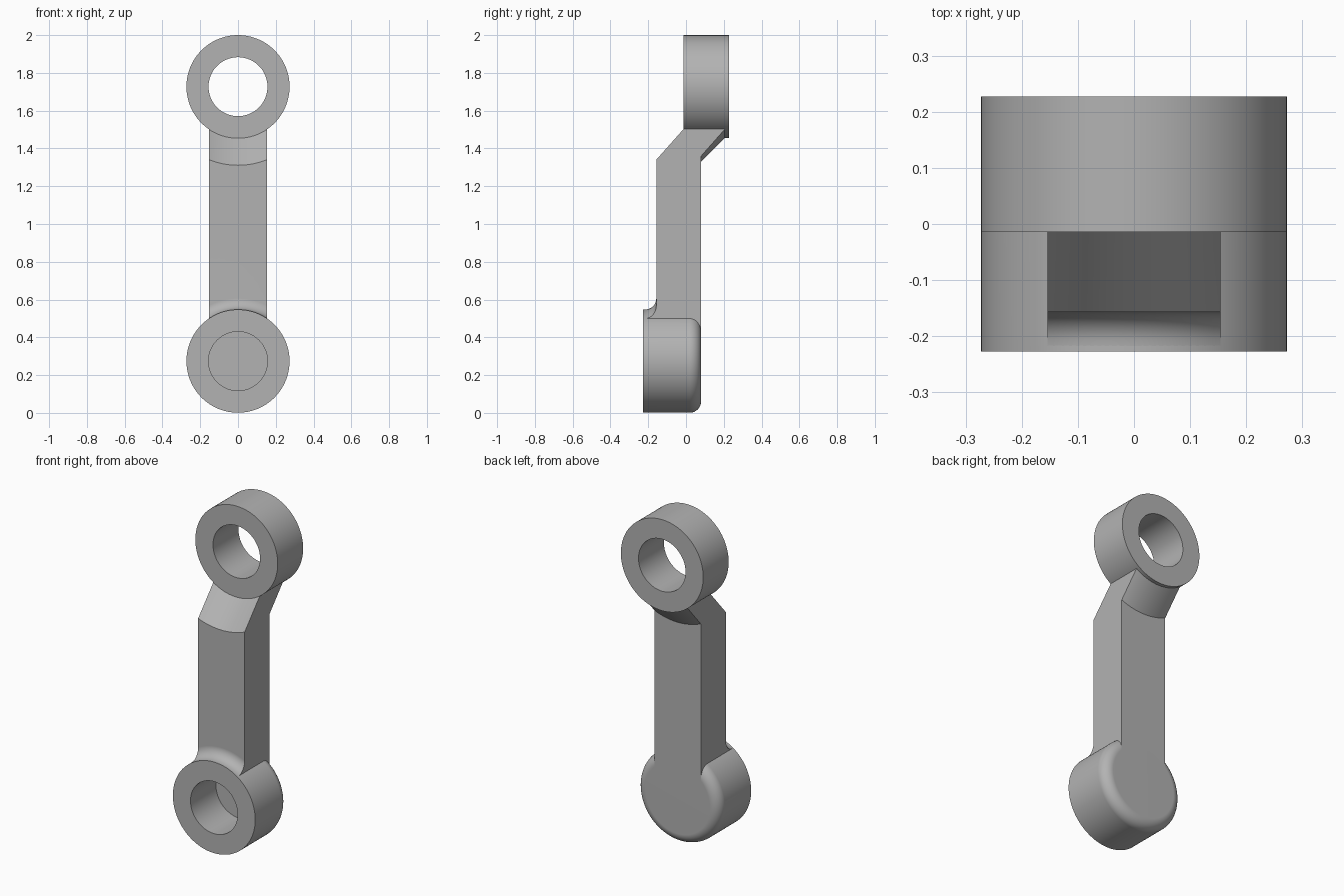
import bpy, bmesh
from math import sin, cos, pi, sqrt
from mathutils import Vector

if "Cube" in bpy.data.objects:
    bpy.data.objects.remove(bpy.data.objects["Cube"], do_unlink=True)

# Shared dimensions
OUTER, BORE, FILLET = 0.273, 0.156, 0.06
LOW_Z, HIGH_Z = 0.274, 1.727
HALF_W = 0.154
ARM_FRONT, ARM_BACK = -0.157, 0.08
RING_FRONT, RING_BACK, BOSS_FRONT = -0.014, 0.227, -0.227
STEPS = 8

grey = bpy.data.materials.new("plain_grey")
grey.use_nodes = True
colour = (0.45, 0.45, 0.45, 1)
grey.diffuse_color = colour
grey.node_tree.nodes["Principled BSDF"].inputs["Base Color"].default_value = colour


def finish(name, bm):
    """Turn a bmesh into a smooth object with crisp edges."""
    bmesh.ops.remove_doubles(bm, verts=bm.verts, dist=1e-5)
    bmesh.ops.recalc_face_normals(bm, faces=bm.faces)
    mesh = bpy.data.meshes.new(name)
    bm.to_mesh(mesh)
    bm.free()
    mesh.materials.append(grey)
    obj = bpy.data.objects.new(name, mesh)
    bpy.context.collection.objects.link(obj)
    bpy.ops.object.select_all(action="DESELECT")
    obj.select_set(True)
    bpy.context.view_layer.objects.active = obj
    bpy.ops.object.shade_smooth_by_angle(angle=pi / 6)
    weighted = obj.modifiers.new("even_normals", "WEIGHTED_NORMAL")
    weighted.keep_sharp = True
    return obj


def lathe(name, profile, z, closed):
    """Spin (radius, y) points about a front-to-back axis at height z."""
    bm = bmesh.new()
    verts = [bm.verts.new((r, y, z)) for r, y in profile]
    edges = [bm.edges.new(pair) for pair in zip(verts, verts[1:])]
    if closed:
        edges.append(bm.edges.new((verts[-1], verts[0])))
    bmesh.ops.spin(bm, geom=verts + edges, cent=(0, 0, z), axis=(0, 1, 0),
                   angle=2 * pi, steps=128, use_merge=True)
    return finish(name, bm)


def arc(r, y, start, end):
    """Quarter-round points in the (radius, y) plane."""
    angles = [start + (end - start) * i / STEPS for i in range(STEPS + 1)]
    return [(r + FILLET * cos(a), y + FILLET * sin(a)) for a in angles]


# Upper ring with a through bore
lathe("upper_ring", [(BORE, RING_FRONT), (OUTER, RING_FRONT),
                     (OUTER, RING_BACK), (BORE, RING_BACK)], HIGH_Z, True)

# Lower boss with a blind bore and a rounded back rim
floor_y = BOSS_FRONT + RING_BACK - RING_FRONT
rim = arc(OUTER - FILLET, ARM_BACK - FILLET, 0, pi / 2)
lathe("lower_boss", [(0, floor_y), (BORE, floor_y), (BORE, BOSS_FRONT),
                     (OUTER, BOSS_FRONT)] + rim + [(0, ARM_BACK)], LOW_Z, False)

# Offset arm: each outline point follows an arc round the boss or the ring
blend = arc(OUTER + FILLET, ARM_FRONT - FILLET, pi / 2, pi)
low, high = (LOW_Z, 1), (HIGH_Z, -1)
outline = [(OUTER - FILLET, ARM_BACK, low), (OUTER - FILLET, blend[-1][1], low)]
outline += [(r, y, low) for r, y in reversed(blend)]
outline += [(OUTER + RING_FRONT - ARM_FRONT, ARM_FRONT, high),
            (OUTER, RING_FRONT, high),
            (OUTER - 0.02, RING_FRONT + 0.02, high),
            (OUTER - 0.02, 0.19, high),
            (OUTER, 0.205, high),
            (OUTER + 0.205 - ARM_BACK, ARM_BACK, high)]
bm = bmesh.new()
COLUMNS = 24
columns = []
for i in range(COLUMNS + 1):
    x = HALF_W * (2 * i / COLUMNS - 1)
    columns.append([bm.verts.new(Vector((x, y, z + side * sqrt(r * r - x * x))))
                    for r, y, (z, side) in outline])
count = len(outline)
for a, b in zip(columns, columns[1:]):
    for j in range(count):
        k = (j + 1) % count
        bm.faces.new((a[j], a[k], b[k], b[j]))
bm.faces.new(columns[0])
bm.faces.new(columns[-1])
finish("offset_arm", bm)
